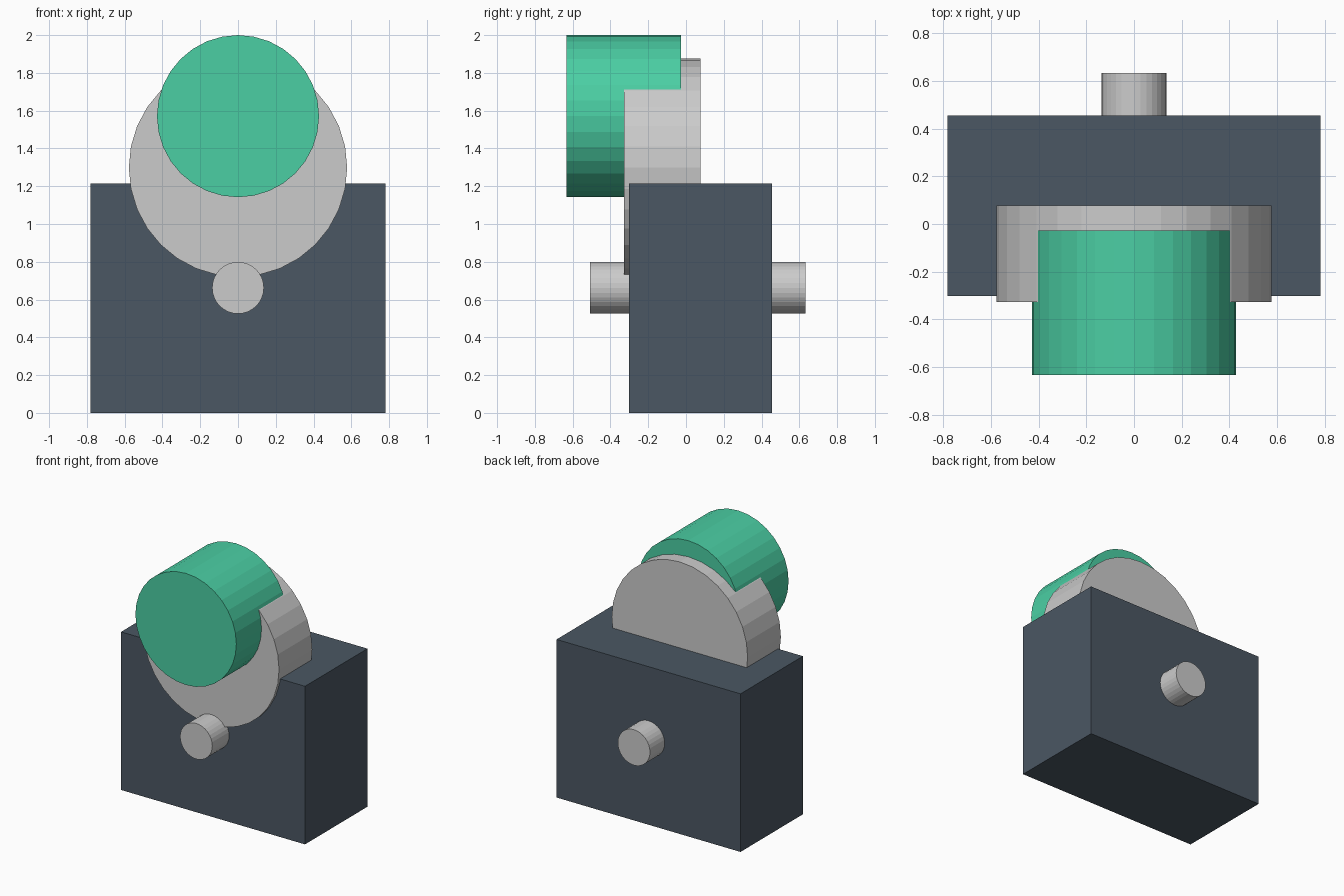
import bpy
import math

if "Cube" in bpy.data.objects:
    bpy.data.objects.remove(bpy.data.objects["Cube"])


def paint(obj, name, color):
    mat = bpy.data.materials.new(name)
    mat.diffuse_color = (*color, 1.0)
    mat.use_nodes = True
    mat.node_tree.nodes["Principled BSDF"].inputs["Base Color"].default_value = mat.diffuse_color
    obj.data.materials.append(mat)


def box(name, lo, hi):
    centre = [(a + b) / 2 for a, b in zip(lo, hi)]
    bpy.ops.mesh.primitive_cube_add(size=1, location=centre)
    obj = bpy.context.object
    obj.name = name
    obj.scale = [b - a for a, b in zip(lo, hi)]
    bpy.ops.object.transform_apply(location=False, rotation=False, scale=True)
    return obj


def drum(name, radius, z, y0, y1, sides=32):
    """Flat-sided cylinder lying along the y axis."""
    bpy.ops.mesh.primitive_cylinder_add(
        vertices=sides, radius=radius, depth=y1 - y0,
        location=(0, (y0 + y1) / 2, z), rotation=(math.pi / 2, 0, 0))
    obj = bpy.context.object
    obj.name = name
    return obj


# Dark housing block
housing = box("housing", (-0.782, -0.303, 0.0), (0.782, 0.455, 1.215))
paint(housing, "dark_slate", (0.07, 0.095, 0.125))

# Large grey wheel sunk into the housing
drum("wheel", 0.578, 1.298, -0.327, 0.077)

# Thin shaft passing through the housing
drum("shaft", 0.137, 0.662, -0.508, 0.633)

# Green roller on the upper front of the wheel
roller = drum("roller", 0.429, 1.571, -0.633, -0.027)
paint(roller, "green", (0.07, 0.62, 0.37))
